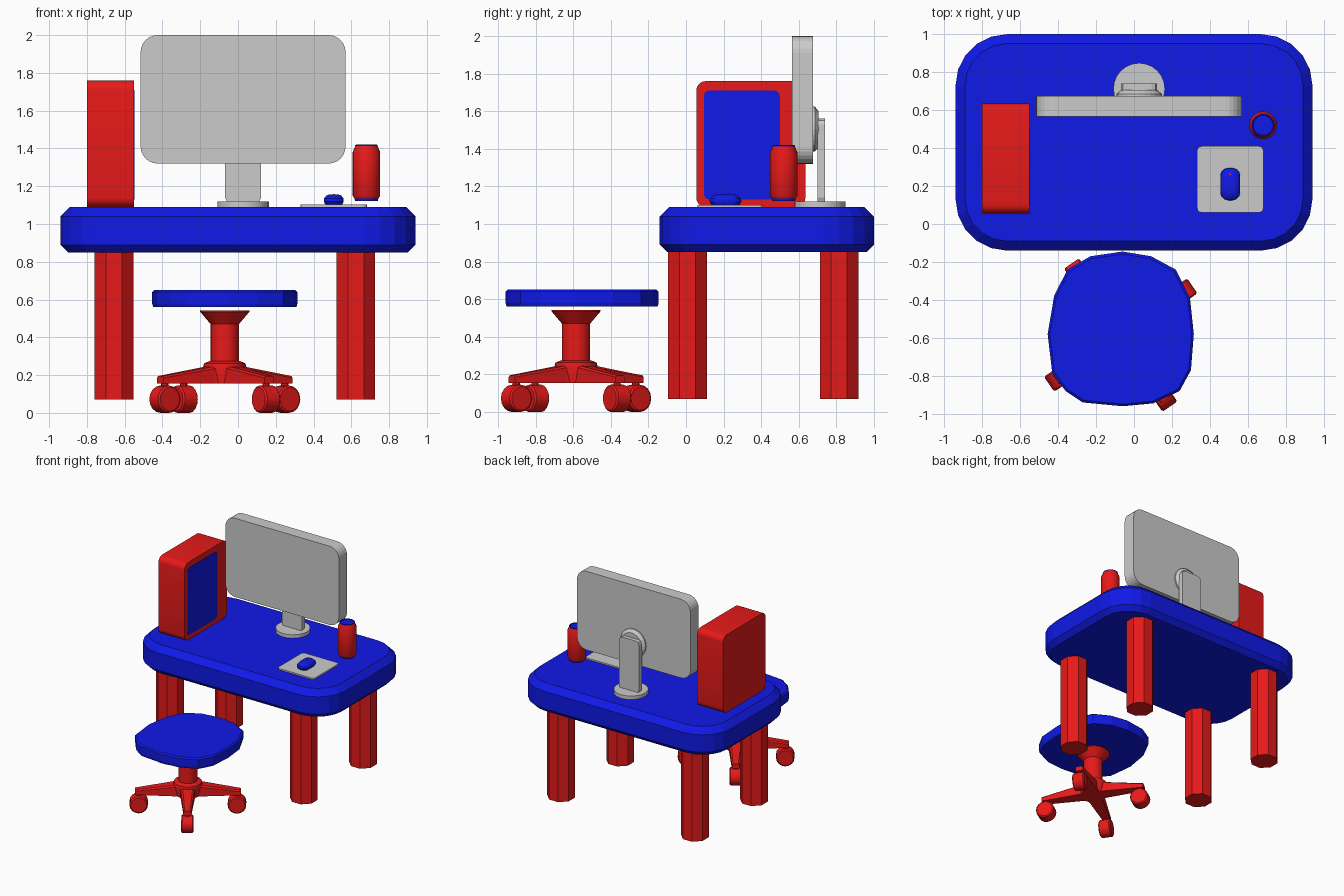
import bpy, bmesh
from math import sin, cos, pi, radians
from mathutils import Vector, Matrix

if "Cube" in bpy.data.objects:
    bpy.data.objects.remove(bpy.data.objects["Cube"])

COLORS = {"red": (0.8, 0.01, 0.01, 1), "blue": (0.005, 0.01, 0.8, 1)}
MATS = {}
for key, col in COLORS.items():
    MATS[key] = bpy.data.materials.new(key)
    MATS[key].diffuse_color = col


def loft(name, rings, color=None, smooth=False):
    """Skin equal-length rings of points and cap both ends."""
    bm = bmesh.new()
    rows = [[bm.verts.new(p) for p in ring] for ring in rings]
    n = len(rows[0])
    for a, b in zip(rows, rows[1:]):
        for i in range(n):
            j = (i + 1) % n
            bm.faces.new((a[i], a[j], b[j], b[i]))
    bm.faces.new(rows[0][::-1])
    bm.faces.new(rows[-1])
    bmesh.ops.recalc_face_normals(bm, faces=bm.faces[:])
    me = bpy.data.meshes.new(name)
    bm.to_mesh(me)
    bm.free()
    ob = bpy.data.objects.new(name, me)
    bpy.context.collection.objects.link(ob)
    if color:
        me.materials.append(MATS[color])
    if smooth:
        bpy.ops.object.select_all(action='DESELECT')
        ob.select_set(True)
        bpy.context.view_layer.objects.active = ob
        bpy.ops.object.shade_smooth_by_angle(angle=radians(35))
    return ob


def rrect(w, h, r, seg=5):
    """Rounded rectangle outline centred on the origin."""
    pts = []
    for k, (sx, sy) in enumerate(((1, 1), (-1, 1), (-1, -1), (1, -1))):
        for i in range(seg + 1):
            a = (k + i / seg) * pi / 2
            pts.append((sx * (w / 2 - r) + r * cos(a), sy * (h / 2 - r) + r * sin(a)))
    return pts


def slab(name, centre, axis, layers, color=None, seg=5, smooth=False):
    """Stack of rounded rectangles (w, h, r, level) along axis x, y or z."""
    cu, cv = centre
    put = {"x": lambda u, v, d: (d, u, v), "y": lambda u, v, d: (u, d, v),
           "z": lambda u, v, d: (u, v, d)}[axis]
    return loft(name, [[put(cu + u, cv + v, d) for u, v in rrect(w, h, r, seg)]
                       for w, h, r, d in layers], color, smooth)


def turned(name, x, y, profile, color=None, sides=24, phase=0.0, smooth=True):
    """Surface turned about a vertical axis from (radius, z) points."""
    ang = [2 * pi * i / sides + phase for i in range(sides)]
    return loft(name, [[(x + r * cos(a), y + r * sin(a), z) for a in ang]
                       for r, z in profile], color, smooth)


# Desk top and four octagonal legs
slab("desk_top", (0, 0.43), "z", [(1.80, 1.06, 0.23, 0.85), (1.88, 1.14, 0.27, 0.89),
     (1.88, 1.14, 0.27, 1.04), (1.78, 1.04, 0.22, 1.09)], "blue")
for ly, side in ((0.008, "front"), (0.815, "back")):
    for lx, hand in ((-0.656, "left"), (0.624, "right")):
        turned(f"{side}_{hand}_leg", lx, ly, [(0.111, 0.07), (0.111, 0.86)], "red",
               8, pi / 8, False)

# Monitor with its mount, neck and base
MX, MZ = 0.027, 1.66
slab("monitor_screen", (MX, MZ), "y", [(1.085, 0.68, 0.09, 0.565), (1.085, 0.68, 0.09, 0.675)], seg=6)
slab("monitor_mount", (MX, 1.505), "y", [(0.24, 0.24, 0.1199, 0.67), (0.24, 0.24, 0.1199, 0.685),
     (0.19, 0.19, 0.0949, 0.705)], seg=6)
slab("monitor_neck", (MX, 1.335), "y", [(0.19, 0.45, 0.03, 0.70), (0.19, 0.45, 0.03, 0.74)], seg=2)
turned("monitor_base", MX, 0.712, [(0.136, 1.085), (0.136, 1.12)])

# Computer tower with a side panel
slab("tower_case", (0.345, 1.425), "x", [(0.58, 0.67, 0.05, -0.80), (0.58, 0.67, 0.05, -0.55)],
     "red", 5, True)
slab("tower_side_panel", (0.297, 1.42), "x", [(0.405, 0.58, 0.03, -0.56), (0.405, 0.58, 0.03, -0.547)],
     "blue", 3)

# Mouse pad, mouse and scroll wheel
slab("mouse_pad", (0.507, 0.235), "z", [(0.35, 0.35, 0.025, 1.085), (0.35, 0.35, 0.025, 1.102)], seg=3)
slab("mouse", (0.507, 0.21), "z", [(0.085, 0.145, 0.035, 1.10), (0.105, 0.17, 0.042, 1.118),
     (0.103, 0.166, 0.042, 1.135), (0.08, 0.135, 0.036, 1.15), (0.045, 0.09, 0.02, 1.157)],
     "blue", 3, True)
slab("mouse_wheel", (0.26, 1.147), "x", [(0.022, 0.022, 0.0109, 0.502), (0.022, 0.022, 0.0109, 0.512)],
     "red", 3)

# Drink can: body, bottom and lid
CX, CY = 0.68, 0.52
turned("can_body", CX, CY, [(0.064, 1.136), (0.073, 1.15), (0.073, 1.38), (0.059, 1.412)], "red")
turned("can_bottom", CX, CY, [(0.060, 1.122), (0.064, 1.137)], "blue")
turned("can_lid", CX, CY, [(0.058, 1.405), (0.060, 1.418), (0.054, 1.42), (0.052, 1.413)], "blue")

# Stool seat
SX, SY = -0.07, -0.585
OUTLINE = [(-0.06, -0.145), (0.09, -0.17), (0.22, -0.24), (0.295, -0.39), (0.315, -0.58),
           (0.30, -0.77), (0.24, -0.88), (0.10, -0.945), (-0.06, -0.96), (-0.27, -0.94),
           (-0.36, -0.88), (-0.43, -0.79), (-0.455, -0.58), (-0.42, -0.375), (-0.35, -0.24),
           (-0.23, -0.17)]
loft("stool_seat", [[(SX + (x - SX) * s, SY + (y - SY) * s, z) for x, y in OUTLINE]
                    for s, z in ((0.985, 0.56), (1, 0.58), (1, 0.64), (0.97, 0.651))], "blue")

# Stool column and hub
turned("stool_column", SX, SY, [(0.075, 0.20), (0.075, 0.47), (0.13, 0.535), (0.13, 0.543)], "red")
turned("stool_hub", SX, SY, [(0.10, 0.155), (0.115, 0.24), (0.11, 0.262), (0.08, 0.275)], "red")

# Four arms, each with a caster
for k in range(4):
    turn = Matrix.Translation((SX, SY, 0)) @ Matrix.Rotation(radians(34.5 + 90 * k), 4, "Z")

    def place(ring):
        return [turn @ Vector(p) for p in ring]

    loft(f"stool_arm_{k + 1}", [place([(r, -w, 0.155), (r, w, 0.155), (r, w, t - 0.01),
         (r, w * 0.7, t), (r, -w * 0.7, t), (r, -w, t - 0.01)])
         for r, w, t in ((0.0, 0.075, 0.26), (0.10, 0.055, 0.245), (0.415, 0.03, 0.195))], "red")
    loft(f"caster_wheel_{k + 1}", [place([(0.385 + r * cos(pi * i / 8), t, 0.0725 + r * sin(pi * i / 8))
         for i in range(16)]) for t, r in ((-0.048, 0.063), (-0.04, 0.0725), (0.04, 0.0725), (0.048, 0.063))],
         "red", True)
    loft(f"caster_stem_{k + 1}", [place([(0.385 + 0.02 * cos(pi * i / 4), 0.02 * sin(pi * i / 4), z)
         for i in range(8)]) for z in (0.13, 0.165)], "red")

for m in bpy.data.materials:
    if m.users and not m.is_grease_pencil:
        m.use_nodes = True
        m.node_tree.nodes["Principled BSDF"].inputs["Base Color"].default_value = m.diffuse_color
